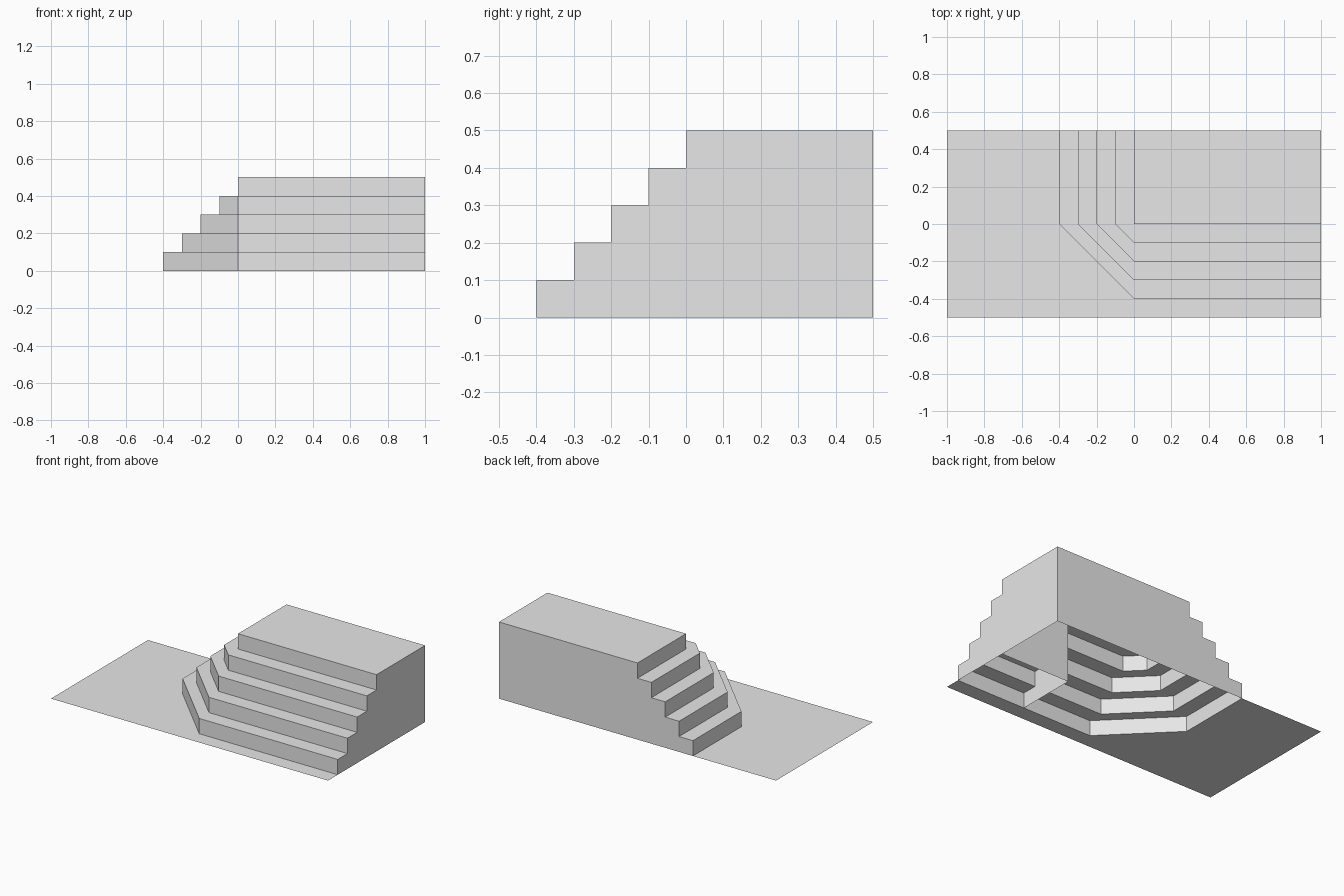
import bpy
import bmesh

cube = bpy.data.objects.get("Cube")
if cube:
    bpy.data.objects.remove(cube, do_unlink=True)

grey = bpy.data.materials.new("light grey")
grey.use_nodes = True
grey.diffuse_color = (0.8, 0.8, 0.8, 1)
grey.node_tree.nodes["Principled BSDF"].inputs["Base Color"].default_value = (0.8, 0.8, 0.8, 1)

STEPS = 5
RISE = 0.1
RUN = 0.1
REACH = RUN * (STEPS - 1)   # how far the lowest step spreads from the landing
RIGHT = 1.0
BACK = 0.5
HEIGHT = STEPS * RISE


def make_object(name, polygons, outward=False):
    """Build a mesh object from polygons given as lists of points."""
    bm = bmesh.new()
    for points in polygons:
        points = list(dict.fromkeys(points))   # corners that meet become one
        if len(points) > 2:
            bm.faces.new([bm.verts.new(p) for p in points])
    bmesh.ops.remove_doubles(bm, verts=bm.verts, dist=0.0001)
    if outward:
        bmesh.ops.recalc_face_normals(bm, faces=bm.faces)
    mesh = bpy.data.meshes.new(name)
    bm.to_mesh(mesh)
    bm.free()
    mesh.materials.append(grey)
    obj = bpy.data.objects.new(name, mesh)
    bpy.context.collection.objects.link(obj)
    return obj


def outline(r, z):
    """Plan line of one step: front run, chamfered corner, side run."""
    return [(RIGHT, -r, z), (0.0, -r, z), (-r, 0.0, z), (-r, BACK, z)]


# Stair profile as (spread, height) pairs, bottom to top
profile = []
for i in range(STEPS):
    spread = round(REACH - i * RUN, 4)
    profile += [(spread, round(i * RISE, 4)), (spread, round((i + 1) * RISE, 4))]

# Risers and treads wrapping around the corner
rows = [outline(r, z) for r, z in profile]
steps = []
for low, high in zip(rows, rows[1:]):
    for k in range(3):
        steps.append([low[k], low[k + 1], high[k + 1], high[k]])

# Landing, back wall and end wall; the underside stays open
top = rows[-1]
steps.append([top[0], top[1], top[3], (RIGHT, BACK, HEIGHT)])
steps.append([row[3] for row in rows] + [(RIGHT, BACK, HEIGHT), (RIGHT, BACK, 0.0)])
steps.append([row[0] for row in rows] + [(RIGHT, BACK, HEIGHT), (RIGHT, BACK, 0.0)])
make_object("corner_stairs", steps, outward=True)

# Hidden walls under the stairs: a stepped panel and a panel behind it
mid = RIGHT / 2
stepped = [(mid, -r, z) for r, z in profile] + [(mid, 0.0, 0.0)]
behind = [(RIGHT, 0.0, 0.0), (mid, 0.0, 0.0), (mid, 0.0, HEIGHT), (RIGHT, 0.0, HEIGHT)]
make_object("inner_support", [stepped[::-1], behind])

# Thin ground sheet around the stair footprint
floor = [(-RIGHT, -BACK, 0.0), (RIGHT, -BACK, 0.0)] + outline(REACH, 0.0) + [(-RIGHT, BACK, 0.0)]
make_object("ground_sheet", [floor])
